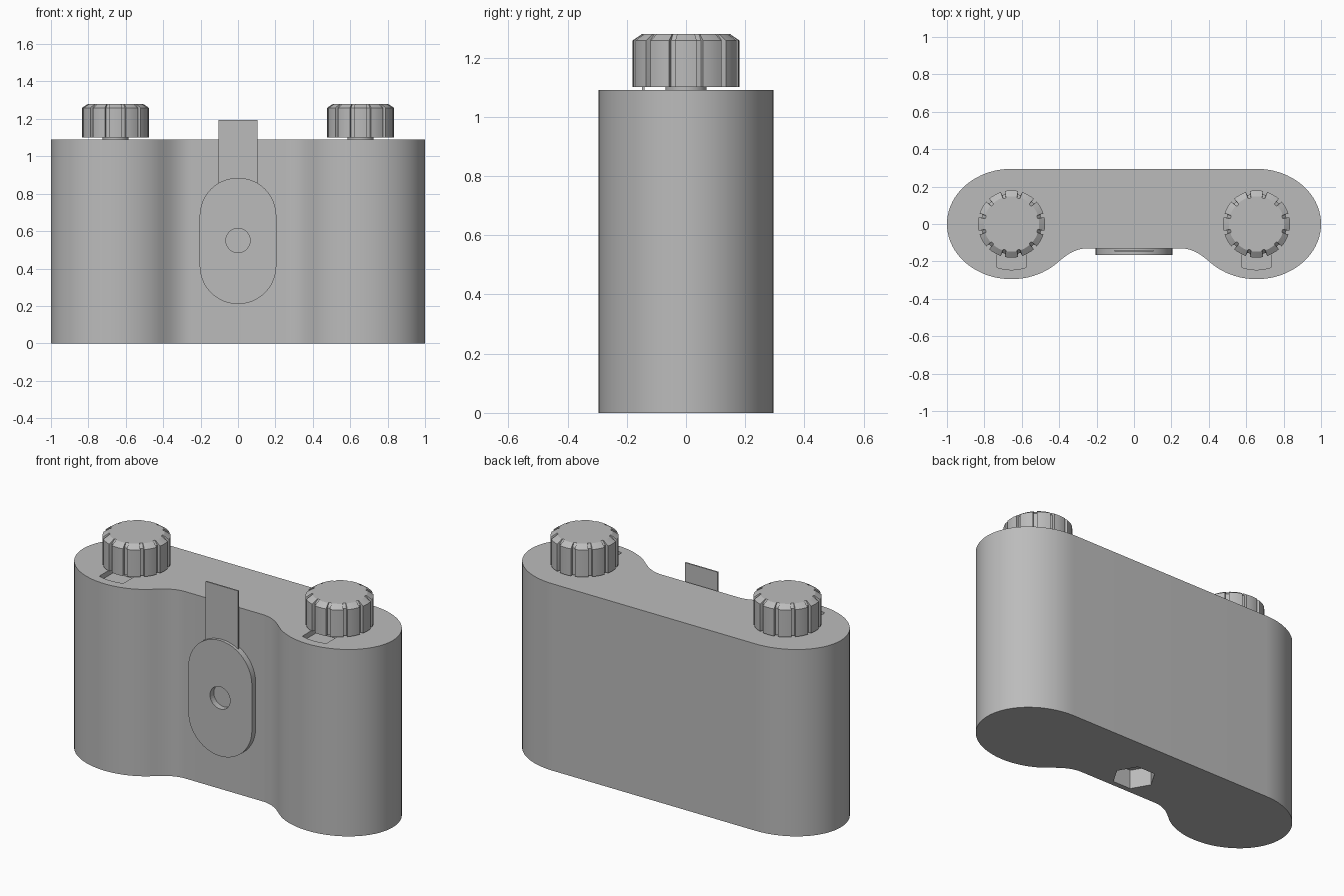
import bpy, bmesh
from math import sin, cos, pi, radians
from mathutils import Vector

if "Cube" in bpy.data.objects:
    bpy.data.objects.remove(bpy.data.objects["Cube"], do_unlink=True)

grey = bpy.data.materials.new("plain_grey")
grey.use_nodes = True
colour = (0.5, 0.5, 0.5, 1)
grey.diffuse_color = colour
grey.node_tree.nodes["Principled BSDF"].inputs["Base Color"].default_value = colour


def loft(name, rings):
    """Skin a stack of matching closed rings and cap both ends."""
    bm = bmesh.new()
    loops = [[bm.verts.new(p) for p in ring] for ring in rings]
    n = len(loops[0])
    for low, high in zip(loops, loops[1:]):
        for i in range(n):
            j = (i + 1) % n
            bm.faces.new((low[i], low[j], high[j], high[i]))
    bm.faces.new(loops[0][::-1])
    bm.faces.new(loops[-1])
    bmesh.ops.recalc_face_normals(bm, faces=bm.faces)
    mesh = bpy.data.meshes.new(name)
    bm.to_mesh(mesh)
    bm.free()
    mesh.materials.append(grey)
    ob = bpy.data.objects.new(name, mesh)
    bpy.context.collection.objects.link(ob)
    return ob


def upright(name, outline, z0, z1):
    return loft(name, [[(x, y, z) for x, y in outline] for z in (z0, z1)])


def facing(name, outline, y0, y1):
    return loft(name, [[(x, y, z) for x, z in outline] for y in (y0, y1)])


def arc(cx, cy, rx, ry, start, end, steps):
    angles = [radians(start + (end - start) * i / steps) for i in range(steps + 1)]
    return [(cx + rx * cos(a), cy + ry * sin(a)) for a in angles]


def cut(ob, cutter):
    cutter.hide_render = True
    cutter.hide_viewport = True
    cutter.display_type = 'WIRE'
    mod = ob.modifiers.new(cutter.name, 'BOOLEAN')
    mod.operation = 'DIFFERENCE'
    mod.solver = 'EXACT'
    mod.object = cutter


def smooth(ob, angle=30):
    bpy.ops.object.select_all(action='DESELECT')
    ob.select_set(True)
    bpy.context.view_layer.objects.active = ob
    bpy.ops.object.shade_smooth_by_angle(angle=radians(angle))


# Body: two elliptical film chambers joined by a recessed front
HEIGHT, FRONT, CHAMBER = 1.09, -0.13, 0.655
a, b, c = Vector((0.25, FRONT)), Vector((0.325, FRONT)), Vector((0.4, -0.2))
fillet = []
for i in range(8):
    t = i / 8
    fillet.append(tuple(a * (1 - t) ** 2 + b * 2 * t * (1 - t) + c * t * t))
half = fillet + arc(CHAMBER, 0, 0.345, 0.295, 222.3, 450, 48)
body = upright("body", half + [(-x, y) for x, y in reversed(half)], 0, HEIGHT)
smooth(body)

# Hexagonal nut pocket underneath
cut(body, upright("nut_pocket_cutter", arc(0, 0, 0.115, 0.115, 0, 300, 5), -0.05, 0.11))

# Winding knobs, their shafts and the notches in front of them
SEGMENTS = 12


def knob_ring(cx, crest, groove, z):
    points = []
    for k in range(SEGMENTS):
        mid = 360 * k / SEGMENTS
        points += arc(cx, 0, crest, crest, mid - 11.5, mid + 11.5, 4)
        points += arc(cx, 0, groove, groove, mid + 12, mid + 18, 1)
    return [(x, y, z) for x, y in points]


for side, x in (("left", CHAMBER), ("right", -CHAMBER)):
    knob = loft(side + "_knob", [
        knob_ring(x, 0.18, 0.162, 1.1),
        knob_ring(x, 0.18, 0.162, 1.258),
        knob_ring(x, 0.148, 0.142, 1.28)])
    smooth(knob, 20)
    shaft = upright(side + "_knob_shaft", arc(x, 0, 0.07, 0.07, 0, 345, 23), 1.08, 1.11)
    smooth(shaft)
    notch = arc(x, 0, 0.245, 0.245, 251.5, 288.5, 8) + [(x + 0.078, -0.1), (x - 0.078, -0.1)]
    cut(body, upright(side + "_notch_cutter", notch, HEIGHT - 0.03, HEIGHT + 0.005))

# Lens plate with a round opening
plate_outline = arc(0, 0.68, 0.205, 0.205, 0, 180, 24) + arc(0, 0.415, 0.205, 0.205, 180, 360, 24)
plate = facing("lens_plate", plate_outline, -0.165, FRONT)
smooth(plate)
cut(plate, facing("lens_hole_cutter", arc(0, 0.55, 0.065, 0.065, 0, 348.75, 31), -0.2, -0.1))

# Sliding shutter strip held in the plate
facing("shutter_strip", [(-0.105, 0.65), (0.105, 0.65), (0.105, 1.195), (-0.105, 1.195)], -0.148, -0.14)
